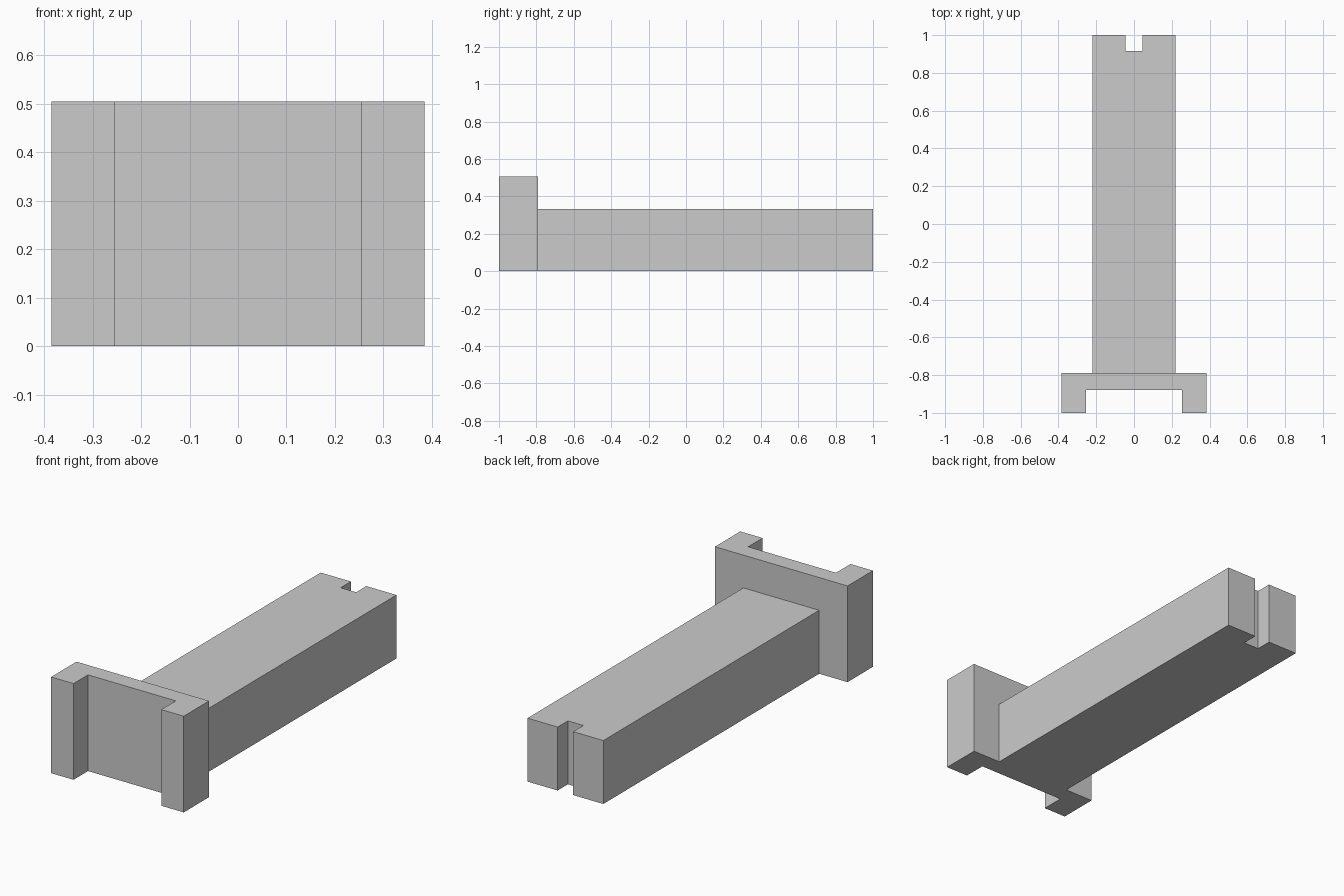
import bpy
import bmesh

cube = bpy.data.objects.get("Cube")
if cube:
    bpy.data.objects.remove(cube, do_unlink=True)

grey = bpy.data.materials.new("plain grey")
grey.use_nodes = True
colour = (0.6, 0.6, 0.6, 1.0)
grey.diffuse_color = colour
grey.node_tree.nodes["Principled BSDF"].inputs["Base Color"].default_value = colour


def extrude_profile(name, half, height):
    """Mirror a half outline across x = 0 and extrude it up from the ground."""
    outline = half + [(-x, y) for x, y in reversed(half)]
    bm = bmesh.new()
    face = bm.faces.new([bm.verts.new((x, y, 0)) for x, y in outline])
    top = bmesh.ops.extrude_face_region(bm, geom=[face])["geom"]
    verts = [v for v in top if isinstance(v, bmesh.types.BMVert)]
    bmesh.ops.translate(bm, verts=verts, vec=(0, 0, height))
    bmesh.ops.recalc_face_normals(bm, faces=bm.faces)
    mesh = bpy.data.meshes.new(name)
    bm.to_mesh(mesh)
    bm.free()
    mesh.materials.append(grey)
    obj = bpy.data.objects.new(name, mesh)
    bpy.context.collection.objects.link(obj)
    return obj


# Long bar with a notch in its back end
extrude_profile("notched_bar",
                [(0.22, -0.79), (0.22, 1.0), (0.045, 1.0), (0.045, 0.915)], 0.333)

# Taller channel-shaped end plate with two forward flanges
extrude_profile("channel_head",
                [(0.255, -0.88), (0.255, -1.0), (0.385, -1.0), (0.385, -0.79)], 0.505)
